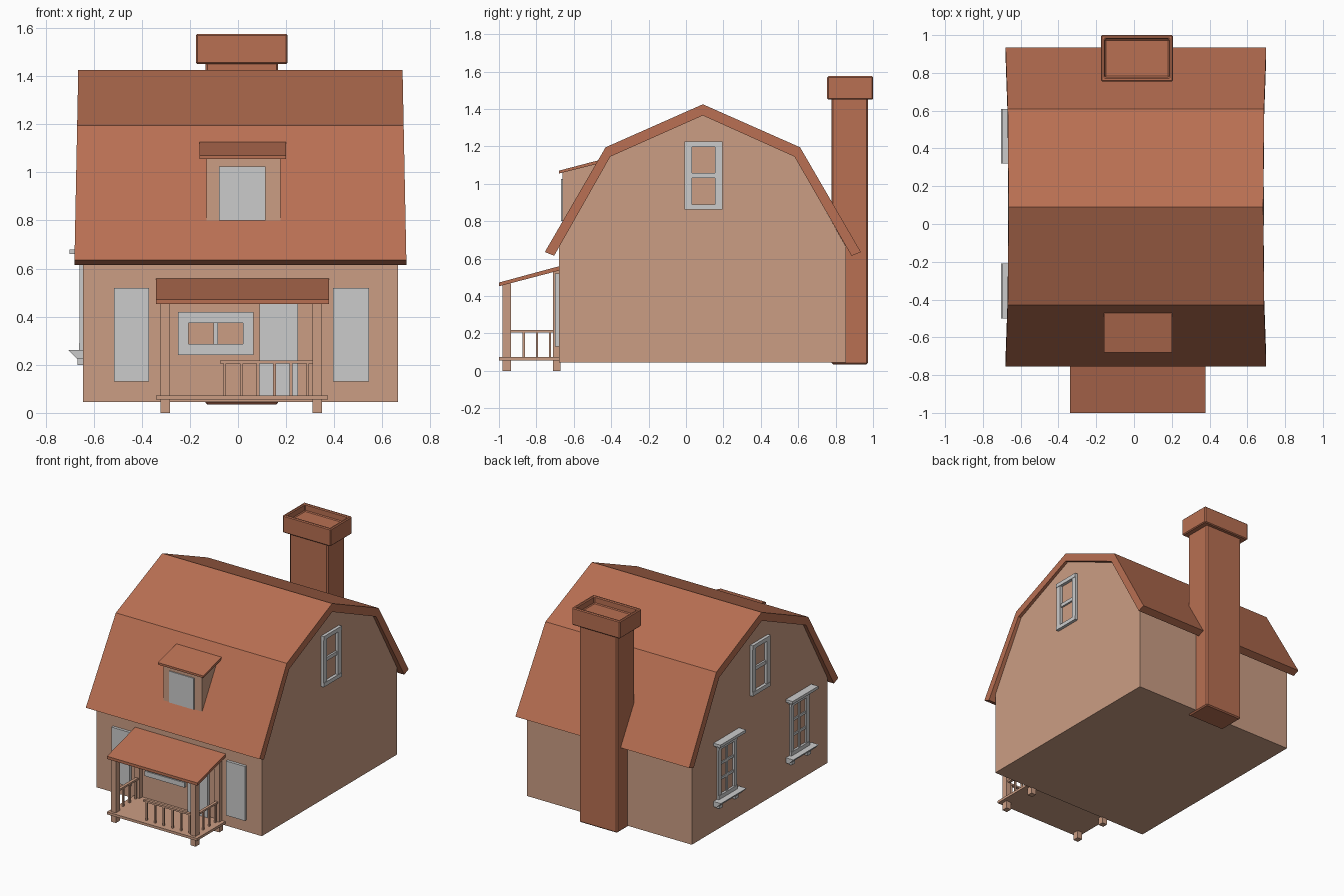
import bpy, bmesh

if "Cube" in bpy.data.objects:
    bpy.data.objects.remove(bpy.data.objects["Cube"])

def material(name, rgb):
    m = bpy.data.materials.new(name)
    m.diffuse_color = (*rgb, 1)
    m.use_nodes = True
    m.node_tree.nodes["Principled BSDF"].inputs["Base Color"].default_value = m.diffuse_color
    return m

WALL = material("wall_tan", (0.60, 0.34, 0.23))
ROOF = material("terracotta", (0.48, 0.16, 0.085))

def finish(name, bm, mat):
    bmesh.ops.recalc_face_normals(bm, faces=bm.faces)
    me = bpy.data.meshes.new(name)
    bm.to_mesh(me)
    bm.free()
    if mat:
        me.materials.append(mat)
    ob = bpy.data.objects.new(name, me)
    bpy.context.collection.objects.link(ob)
    return ob

def boxes(name, items, mat=None):
    """One object from (x0, x1, y0, y1, z0, z1) boxes."""
    bm = bmesh.new()
    for x0, x1, y0, y1, z0, z1 in items:
        vs = bmesh.ops.create_cube(bm, size=1)["verts"]
        for v in vs:
            v.co = (x0 if v.co.x < 0 else x1, y0 if v.co.y < 0 else y1,
                    z0 if v.co.z < 0 else z1)
    return finish(name, bm, mat)

def prism(name, profile, x0, x1, mat=None):
    """Extrude a (y, z) profile along x."""
    bm = bmesh.new()
    f = bm.faces.new([bm.verts.new((x0, y, z)) for y, z in profile])
    ext = bmesh.ops.extrude_face_region(bm, geom=[f])["geom"]
    for v in ext:
        if isinstance(v, bmesh.types.BMVert):
            v.co.x = x1
    return finish(name, bm, mat)

def bevel(ob, w):
    m = ob.modifiers.new("bevel", "BEVEL")
    m.width, m.segments, m.limit_method = w, 1, 'ANGLE'

def sash(u0, u1, z0, z1, side, head, cols, rows, bar, d0, d1):
    """Window bars as (u0, u1, z0, z1, d0, d1); d is the depth from the wall."""
    out = [(u0, u1, z1 - head, z1, d0, d1), (u0, u1, z0, z0 + head, d0, d1)]
    out += [(a, a + side, z0 + head, z1 - head, d0, d1 - 0.003) for a in (u0, u1 - side)]
    for i in range(1, cols):
        c = u0 + side + (u1 - u0 - 2 * side) * i / cols
        out.append((c - bar / 2, c + bar / 2, z0 + head, z1 - head, d0, d1 - 0.008))
    for i in range(1, rows):
        c = z0 + head + (z1 - z0 - 2 * head) * i / rows
        out.append((u0 + side, u1 - side, c - bar / 2, c + bar / 2, d0, d1 - 0.009))
    return out

def side_window(name, wall_x, bars):
    s = 1 if wall_x > 0 else -1
    items = []
    for u0, u1, z0, z1, d0, d1 in bars:
        a, b = sorted((wall_x + s * d0, wall_x + s * d1))
        items.append((a, b, u0, u1, z0, z1))
    return boxes(name, items)

# House body with gambrel gables
prism("house_body", [(-0.68, 0.045), (0.855, 0.045), (0.855, 0.665), (0.58, 1.147),
                     (0.09, 1.367), (-0.405, 1.147), (-0.68, 0.665)], -0.645, 0.665, WALL)

# Gambrel roof shell, ends leaning in slightly toward the ridge
roof = prism("main_roof", [(-0.755, 0.635), (-0.43, 1.195), (0.09, 1.425), (0.61, 1.195),
                           (0.935, 0.635), (0.885, 0.615), (0.58, 1.145), (0.09, 1.365),
                           (-0.405, 1.145), (-0.705, 0.615)], -0.68, 0.70, ROOF)
for v in roof.data.vertices:
    lean = 0.016 * (v.co.z - 0.62) / 0.8
    v.co.x += lean if v.co.x < 0 else -lean

# Chimney shaft and hollow cap
bevel(boxes("chimney_shaft", [(-0.135, 0.167, 0.777, 0.973, 0.035, 1.46)], ROOF), 0.008)
bm = bmesh.new()
for v in bmesh.ops.create_cube(bm, size=1)["verts"]:
    v.co = (0.0155 + v.co.x * 0.381, 0.8775 + v.co.y * 0.245, 1.5125 + v.co.z * 0.125)
bm.faces.ensure_lookup_table()
top = max(bm.faces, key=lambda f: f.calc_center_median().z)
bmesh.ops.inset_region(bm, faces=[top], thickness=0.03)
for v in bmesh.ops.extrude_discrete_faces(bm, faces=[top])["faces"][0].verts:
    v.co.z -= 0.05
bevel(finish("chimney_cap", bm, ROOF), 0.006)

# Dormer
prism("dormer_wall", [(-0.66, 0.80), (-0.66, 1.062), (-0.47, 1.115), (-0.44, 1.115)],
      -0.13, 0.177, WALL)
prism("dormer_roof", [(-0.68, 1.055), (-0.68, 1.07), (-0.47, 1.125), (-0.45, 1.112)],
      -0.16, 0.20, ROOF)
boxes("dormer_window", [(-0.08, 0.115, -0.667, -0.64, 0.80, 1.025)])

# Front shutters and door
for name, x0, x1, z0, z1 in (("left_front_window", -0.515, -0.37, 0.13, 0.52),
                             ("right_front_window", 0.395, 0.545, 0.13, 0.52),
                             ("front_door", 0.09, 0.25, 0.072, 0.50)):
    boxes(name, [(x0, x1, -0.70, -0.67, z0, z1)])

# Framed porch window
bars = sash(-0.25, 0.065, 0.24, 0.42, 0.025, 0.035, 1, 1, 0, -0.01, 0.02)
bars += sash(-0.225, 0.04, 0.275, 0.385, 0.02, 0.012, 2, 1, 0.018, -0.01, 0.015)
boxes("porch_window", [(u0, u1, -0.68 - d1, -0.68 - d0, z0, z1)
                       for u0, u1, z0, z1, d0, d1 in bars])

# Upper gable windows, both ends
for name, wx in (("right_gable_window", 0.665), ("left_gable_window", -0.645)):
    bars = sash(-0.008, 0.195, 0.862, 1.225, 0.04, 0.028, 1, 2, 0.026, -0.01, 0.022)
    side_window(name, wx, bars)

# Lower left windows with head moulding, sloped sill and bracket
for i, c in enumerate((-0.355, 0.465)):
    bars = sash(c - 0.105, c + 0.105, 0.26, 0.645, 0.032, 0.03, 2, 3, 0.018, -0.01, 0.016)
    bars += [(c - 0.12, c + 0.12, 0.64, 0.66, -0.01, 0.03),
             (c - 0.145, c + 0.145, 0.66, 0.68, -0.01, 0.055)]
    bars += [(a - 0.018, a + 0.018, 0.20, 0.23, -0.01, 0.022) for a in (c - 0.09, c + 0.09)]
    side_window(f"left_window_{i}", -0.645, bars)
    sill = prism(f"left_window_sill_{i}", [(c - 0.145, 0.225), (c + 0.145, 0.225),
                 (c + 0.145, 0.262), (c - 0.145, 0.262)], -0.705, -0.64)
    for v in sill.data.vertices:
        if v.co.x < -0.7 and v.co.z < 0.24:
            v.co.x = -0.67

# Porch deck, sloped roof and posts
boxes("porch_deck", [(-0.34, 0.375, -1.0, -0.67, 0.055, 0.073)], WALL)
prism("porch_roof", [(-1.0, 0.452), (-1.0, 0.472), (-0.675, 0.56), (-0.675, 0.537)],
      -0.34, 0.378, ROOF)
PX = ((-0.323, -0.283), (0.31, 0.35))
for n, (a, b) in zip(("left", "right"), PX):
    boxes(f"porch_front_post_{n}", [(a, b, -0.98, -0.936, 0, 0.468)], WALL)
    boxes(f"porch_back_post_{n}", [(a, b, -0.712, -0.672, 0, 0.54)], WALL)
    # Side railing
    m = (a + b) / 2
    rail = [(m - 0.01, m + 0.01, -0.94, -0.71, 0.205, 0.218)]
    rail += [(m - 0.006, m + 0.006, y - 0.006, y + 0.006, 0.07, 0.208)
             for y in (-0.867, -0.797, -0.727)]
    boxes(f"porch_side_rail_{n}", rail, WALL)

# Front railing, leaving a gap for the entrance
rail = [(-0.075, 0.312, -0.968, -0.948, 0.205, 0.218)]
rail += [(x - 0.006, x + 0.006, -0.964, -0.952, 0.07, 0.208)
         for x in (-0.055 + 0.069 * i for i in range(6))]
boxes("porch_front_rail", rail, WALL)
